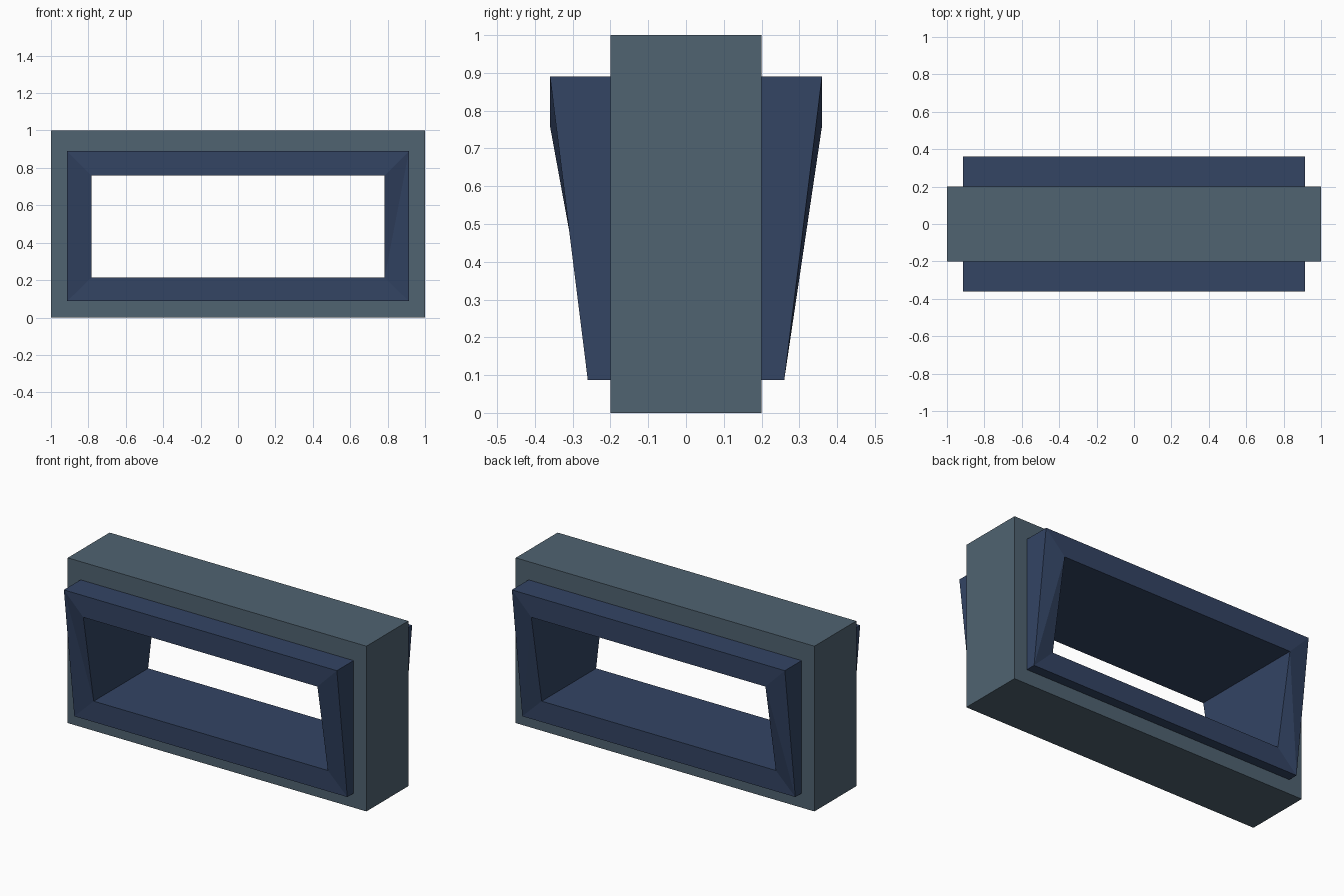
import bpy
import bmesh

cube = bpy.data.objects.get("Cube")
if cube:
    bpy.data.objects.remove(cube, do_unlink=True)


def material(name, color):
    mat = bpy.data.materials.new(name)
    mat.use_nodes = True
    mat.diffuse_color = color
    mat.node_tree.nodes["Principled BSDF"].inputs["Base Color"].default_value = color
    return mat


def rectangle(half_width, bottom, top):
    """Corners in order: bottom -x, bottom +x, top +x, top -x."""
    return [(-half_width, bottom), (half_width, bottom),
            (half_width, top), (-half_width, top)]


def ring(name, outer, inner, depth_bottom, depth_top, mat):
    """Rectangular tube along y whose ends may lean outward at the top."""
    bm = bmesh.new()

    def loop(corners, side):
        depths = (depth_bottom, depth_bottom, depth_top, depth_top)
        return [bm.verts.new((x, side * d, z)) for (x, z), d in zip(corners, depths)]

    ends = [(loop(outer, s), loop(inner, s)) for s in (-1, 1)]
    (front_out, front_in), (back_out, back_in) = ends
    for i in range(4):
        j = (i + 1) % 4
        # outer and inner walls
        bm.faces.new((front_out[i], back_out[i], back_out[j], front_out[j]))
        bm.faces.new((front_in[i], front_in[j], back_in[j], back_in[i]))
        # end rims: flat rails, and twisted uprights split into triangles
        for out, inn in ends:
            if i % 2 == 0:
                bm.faces.new((out[i], out[j], inn[j], inn[i]))
                continue
            low, high = (i, j) if i == 1 else (j, i)
            if out is front_out:
                bm.faces.new((out[high], inn[high], inn[low]))
                bm.faces.new((out[high], inn[low], out[low]))
            else:
                bm.faces.new((out[high], inn[high], out[low]))
                bm.faces.new((inn[high], inn[low], out[low]))
    bmesh.ops.recalc_face_normals(bm, faces=bm.faces)
    mesh = bpy.data.meshes.new(name)
    bm.to_mesh(mesh)
    bm.free()
    mesh.materials.append(mat)
    obj = bpy.data.objects.new(name, mesh)
    bpy.context.collection.objects.link(obj)
    return obj


slate = material("slate grey", (0.080, 0.125, 0.165, 1))
navy = material("navy blue", (0.033, 0.058, 0.127, 1))

# Heavy surrounding block; its opening is hidden inside the lining
ring("outer_frame", rectangle(1.0, 0.0, 1.0), rectangle(0.85, 0.15, 0.82),
     0.2, 0.2, slate)

# Lining that passes through the block and flares toward the top
ring("inner_lining", rectangle(0.914, 0.087, 0.89), rectangle(0.784, 0.213, 0.759),
     0.26, 0.36, navy)
